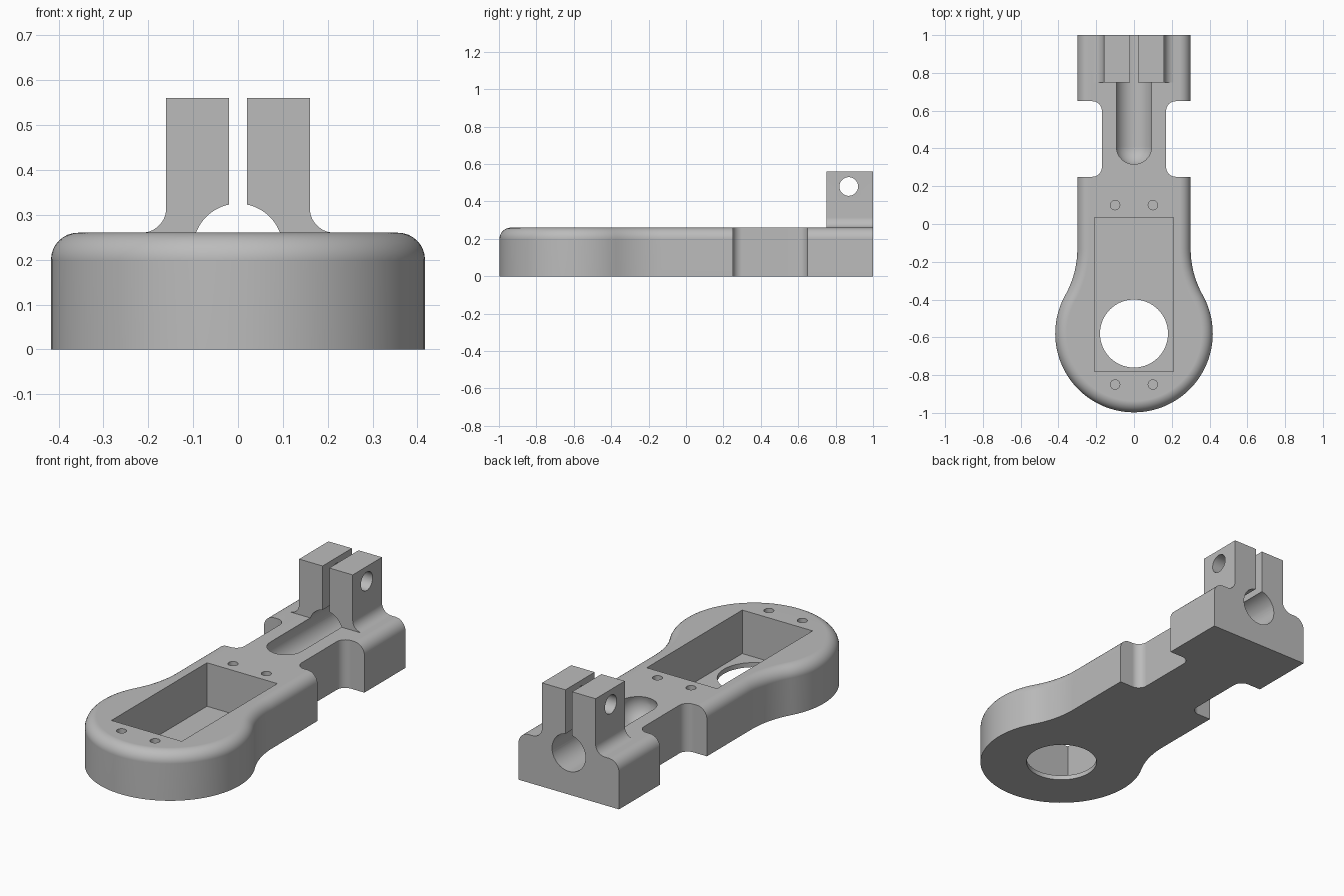
import bpy
import bmesh
from math import sin, cos, pi, atan2, sqrt, radians

cube = bpy.data.objects.get("Cube")
if cube:
    bpy.data.objects.remove(cube, do_unlink=True)

grey = bpy.data.materials.new("plain grey")
grey.use_nodes = True
colour = (0.5, 0.5, 0.5, 1)
grey.diffuse_color = colour
grey.node_tree.nodes["Principled BSDF"].inputs["Base Color"].default_value = colour

TOP, EDGE = 0.26, 0.06
DISC_Y, DISC_R, HALF, BLEND = -0.58, 0.417, 0.3, 0.5


def loft(name, rings):
    """Solid skinned through a list of matching closed rings."""
    bm = bmesh.new()
    loops = [[bm.verts.new(p) for p in ring] for ring in rings]
    for a, b in zip(loops, loops[1:]):
        for i in range(len(a)):
            j = (i + 1) % len(a)
            bm.faces.new((a[i], a[j], b[j], b[i]))
    bm.faces.new(loops[0][::-1])
    bm.faces.new(loops[-1])
    bmesh.ops.recalc_face_normals(bm, faces=bm.faces)
    mesh = bpy.data.meshes.new(name)
    bm.to_mesh(mesh)
    bm.free()
    mesh.materials.append(grey)
    obj = bpy.data.objects.new(name, mesh)
    bpy.context.scene.collection.objects.link(obj)
    return obj


def prism(name, outline, lo, hi, axis="z"):
    """Extrude a 2D outline along an axis."""
    place = {"x": lambda a, b, t: (t, a, b),
             "y": lambda a, b, t: (a, t, b),
             "z": lambda a, b, t: (a, b, t)}[axis]
    return loft(name, [[place(a, b, t) for a, b in outline] for t in (lo, hi)])


def arc(cx, cy, r, start, end, steps):
    return [(cx + r * cos(start + (end - start) * i / steps),
             cy + r * sin(start + (end - start) * i / steps)) for i in range(steps + 1)]


def circle(cx, cy, r, n=48):
    return arc(cx, cy, r, 0, 2 * pi, n)[:-1]


def rect(x0, x1, y0, y1):
    return [(x0, y0), (x1, y0), (x1, y1), (x0, y1)]


def combine(body, other, operation):
    mod = body.modifiers.new("shape", "BOOLEAN")
    mod.operation, mod.solver, mod.object = operation, "EXACT", other
    bpy.context.view_layer.objects.active = body
    bpy.ops.object.modifier_apply(modifier=mod.name)
    bpy.data.objects.remove(other, do_unlink=True)


# Body outline on the +x side: round head, hollow neck blend, straight arm
neck_x = HALF + BLEND
neck_y = DISC_Y + sqrt((DISC_R + BLEND) ** 2 - neck_x ** 2)
meet = atan2(neck_y - DISC_Y, neck_x)
side = [(x, y, (x / DISC_R, (y - DISC_Y) / DISC_R))
        for x, y in arc(0, DISC_Y, DISC_R, -pi / 2, meet, 40)]
side += [(x, y, ((neck_x - x) / BLEND, (neck_y - y) / BLEND))
         for x, y in arc(neck_x, neck_y, BLEND, pi + meet, pi, 14)[1:]]
side.append((HALF, 1, (1, 0)))
outline = side + [(-x, y, (-nx, ny)) for x, y, (nx, ny) in side[:0:-1]]

# Body with a rounded upper edge
levels = [(0, 0)] + [(EDGE * (1 - cos(a)), TOP - EDGE + EDGE * sin(a))
                     for a in [pi / 2 * i / 8 for i in range(9)]]
body = loft("mount_arm", [[(x - nx * d, y - ny * d, z) for x, y, (nx, ny) in outline]
                          for d, z in levels])

# Clamp posts with flared feet
for s in (1, -1):
    profile = [(0.02, 0.15), (0.215, 0.15)]
    profile += arc(0.215, TOP + 0.055, 0.055, -pi / 2, -pi, 10)
    profile += [(0.16, 0.56), (0.02, 0.56)]
    post = prism("clamp_post", [(s * x, z) for x, z in profile], 0.75, 1, "y")
    combine(body, post, "UNION")

# Side notches with rounded inner corners
for s in (1, -1):
    notch = (arc(0.22, 0.60, 0.05, pi / 2, pi, 8) + arc(0.22, 0.30, 0.05, pi, 1.5 * pi, 8)
             + [(0.6, 0.25), (0.6, 0.65)])
    combine(body, prism("notch_cutter", [(s * x, y) for x, y in notch], -0.1, 0.5), "DIFFERENCE")

# Round channel with a domed inner end
R, AXIS = 0.1, 0.225
stations = [(0.41 - R * cos(a), R * sin(a)) for a in [pi / 2 * i / 12 for i in range(13)]]
stations[0] = (0.31, 0.002)
stations.append((1.1, R))
channel = loft("channel_cutter", [[(x, y, z) for x, z in circle(0, AXIS, r)]
                                  for y, r in stations])
combine(body, channel, "DIFFERENCE")

# Pocket, shaft opening, cross pin hole and screw holes
combine(body, prism("pocket_cutter", rect(-0.21, 0.21, -0.78, 0.035), 0.025, 0.5), "DIFFERENCE")
combine(body, prism("shaft_cutter", circle(0, DISC_Y, 0.18, 64), -0.1, 0.1), "DIFFERENCE")
combine(body, prism("pin_cutter", circle(0.87, 0.48, 0.05, 32), -0.5, 0.5, "x"), "DIFFERENCE")
for x in (-0.1, 0.1):
    for y in (0.1, -0.85):
        combine(body, prism("screw_cutter", circle(x, y, 0.025, 24), 0.1, 0.5), "DIFFERENCE")

# Smooth curves, crisp edges, flat planes
bpy.ops.object.select_all(action="DESELECT")
body.select_set(True)
bpy.context.view_layer.objects.active = body
bpy.ops.object.shade_smooth_by_angle(angle=radians(30))
weighted = body.modifiers.new("flat_planes", "WEIGHTED_NORMAL")
weighted.keep_sharp = True
